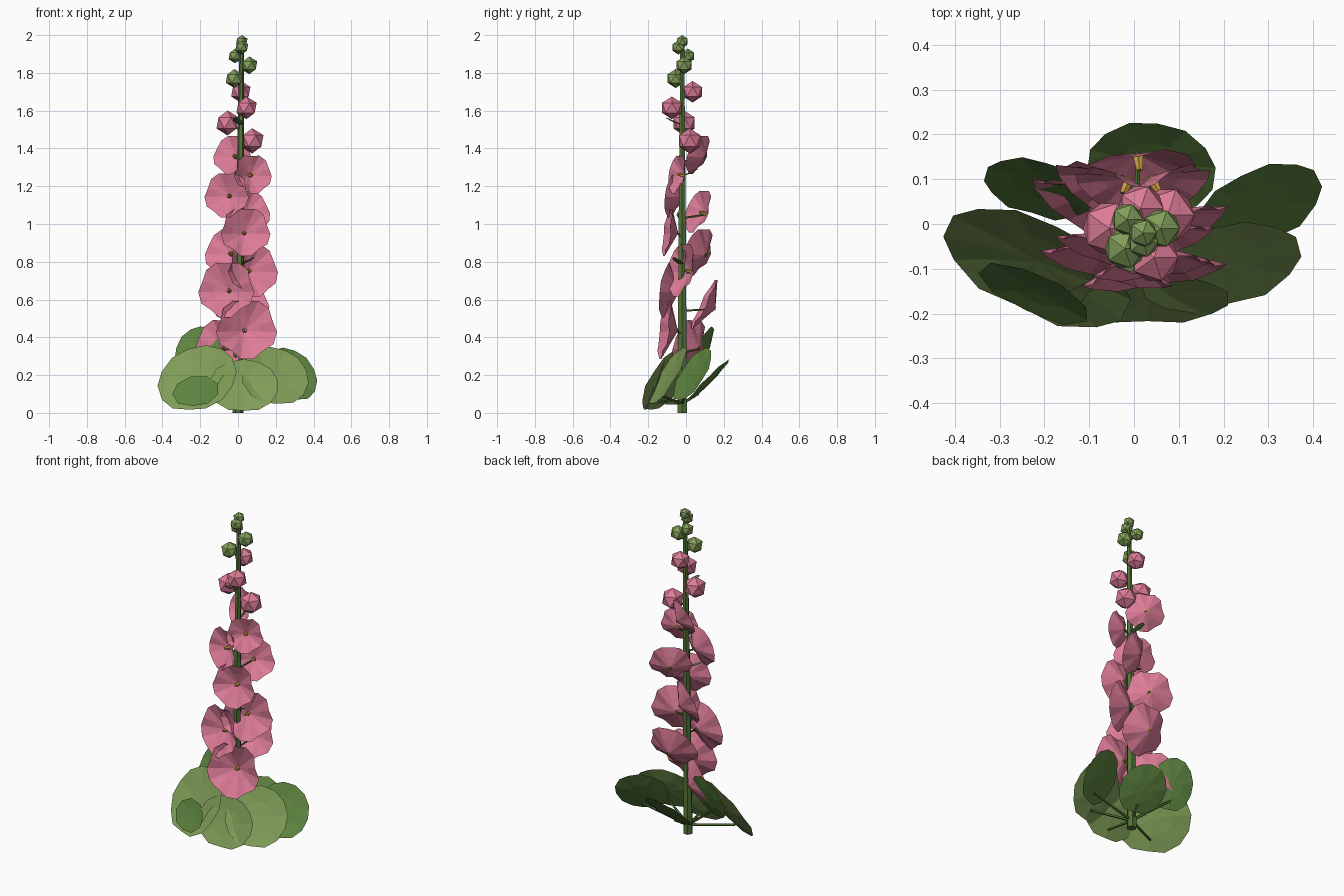
import bpy, bmesh, math
from mathutils import Vector, Matrix

cube = bpy.data.objects.get("Cube")
if cube:
    bpy.data.objects.remove(cube, do_unlink=True)


def material(name, rgb):
    m = bpy.data.materials.new(name)
    m.use_nodes = True
    m.diffuse_color = (*rgb, 1)
    m.node_tree.nodes["Principled BSDF"].inputs["Base Color"].default_value = (*rgb, 1)
    return m


PINK = material("petal pink", (0.72, 0.2, 0.31))
LEAF = material("leaf green", (0.21, 0.335, 0.095))
DARK = material("deep leaf green", (0.11, 0.23, 0.05))
BUD = material("bud green", (0.22, 0.34, 0.1))
STEM = material("stem green", (0.09, 0.18, 0.04))
GOLD = material("stamen gold", (0.61, 0.35, 0.06))


def finish(name, bm, mat, matrix):
    me = bpy.data.meshes.new(name)
    bm.to_mesh(me)
    bm.free()
    me.transform(matrix)
    me.materials.append(mat)
    ob = bpy.data.objects.new(name, me)
    bpy.context.collection.objects.link(ob)


def frame(origin, normal):
    """Local z along the normal, local y as upright as possible."""
    n = Vector(normal).normalized()
    w = Vector((0, 0, 1)).cross(n).normalized()
    u = n.cross(w)
    return Matrix.Translation(origin) @ Matrix((w, u, n)).transposed().to_4x4()


def rod(name, a, b, r1, r2, mat, sides=6):
    a, b = Vector(a), Vector(b)
    bm = bmesh.new()
    bmesh.ops.create_cone(bm, cap_ends=True, segments=sides, radius1=r1,
                          radius2=r2, depth=(b - a).length)
    rot = (b - a).to_track_quat('Z', 'Y').to_matrix().to_4x4()
    finish(name, bm, mat, Matrix.Translation((a + b) / 2) @ rot)


def disc(name, sides, rings, point, mat, matrix):
    """Fan plus ring strips, shaped by point(ring, side)."""
    bm = bmesh.new()
    hub = bm.verts.new((0, 0, 0))
    loops = [[bm.verts.new(point(t, k)) for k in range(sides)] for t in rings]
    for k in range(sides):
        j = (k + 1) % sides
        bm.faces.new((hub, loops[0][k], loops[0][j]))
        for a, b in zip(loops, loops[1:]):
            bm.faces.new((a[k], b[k], b[j], a[j]))
    finish(name, bm, mat, matrix)


def stem_at(z):
    return Vector((0.01 * z, -0.02, z))


# Stem
rod("stem", stem_at(0), stem_at(1.0), 0.028, 0.022, STEM)
rod("upper_stem", stem_at(1.0), stem_at(1.95), 0.022, 0.012, STEM)

# Buds: position, radius, colour
BUDS = [
    ((0.02, -0.02, 1.966), 0.034, BUD), ((0.02, -0.04, 1.935), 0.038, BUD),
    ((-0.015, 0.01, 1.89), 0.039, BUD), ((0.06, -0.01, 1.84), 0.047, BUD),
    ((-0.02, -0.055, 1.77), 0.05, BUD), ((0.015, 0.035, 1.70), 0.057, PINK),
    ((0.045, -0.075, 1.615), 0.06, PINK), ((-0.055, -0.01, 1.535), 0.066, PINK),
    ((0.075, 0.02, 1.44), 0.067, PINK),
]
for p, r, mat in BUDS:
    bm = bmesh.new()
    bmesh.ops.create_icosphere(bm, subdivisions=1, radius=r)
    finish("bud", bm, mat, Matrix.Translation(p))
    rod("bud_stalk", stem_at(p[2] - 0.04), p, 0.007, 0.006, STEM, 5)


# Open flowers spiral round the stem, yet all turn towards the front
def flower(x, y, z, r):
    mouth = Vector((x, y, z))
    radial = (mouth - stem_at(z)).normalized()
    facing = Vector((0.58 * radial.x, 0.55 * radial.y - 1, 0.23)).normalized()
    base = mouth - facing * 0.46 * r

    def petal(t, k):
        ang = math.tau * k / 15 + math.pi / 2
        notch = k % 3 == 0
        rad = r * t * (0.91 if notch and t == 1 else 1.03)
        height = r * (0.5 * t - (0 if notch else 0.06 * t))
        return (rad * math.cos(ang), rad * math.sin(ang), height)

    disc("flower", 15, (0.5, 1), petal, PINK, frame(base, facing))
    rod("stamen", base + facing * 0.002, base + facing * 0.04, 0.013, 0.007, GOLD, 5)
    rod("flower_stalk", stem_at(z - 0.04), base, 0.006, 0.005, STEM, 5)


for spec in [
    (-0.03, 0.06, 1.37, 0.11), (0.08, -0.05, 1.265, 0.105),
    (-0.06, -0.07, 1.155, 0.122), (0.063, 0.06, 1.07, 0.12),
    (0.04, -0.1, 0.96, 0.13), (-0.06, 0.06, 0.855, 0.132),
    (0.08, -0.03, 0.76, 0.145), (-0.062, -0.1, 0.655, 0.15),
    (0.015, 0.095, 0.58, 0.148), (0.045, -0.115, 0.445, 0.16),
    (-0.1, 0.015, 0.355, 0.15),
]:
    flower(*spec)


# Leaves: broad shallow bowls, notched where the stalk joins
def leaf(name, centre, normal, rw, ru, mat, sides=14):
    m = frame(centre, normal)

    def edge(t, k):
        ang = math.tau * k / sides - math.pi / 2
        s = t * (0.92 if k == 0 and t == 1 else 1)
        z = 0.1 * t * t * ru * (1 if k % 2 else 0.7)
        return (rw * s * math.cos(ang), ru * s * math.sin(ang), z)

    disc(name, sides, (0.5, 1), edge, mat, m)
    return m @ Vector((0, -0.6 * ru, 0))


LEAVES = [
    ("left_leaf", (-0.21, -0.085, 0.172), (-0.36, -0.76, 0.5), 0.225, 0.205, LEAF),
    ("front_leaf", (0.03, -0.155, 0.138), (0, -0.9, 0.36), 0.185, 0.152, LEAF),
    ("right_leaf", (0.19, -0.085, 0.185), (0.22, -0.82, 0.5), 0.185, 0.18, LEAF),
    ("right_back_leaf", (0.27, 0.045, 0.195), (0.38, -0.76, 0.5), 0.155, 0.165, DARK),
    ("back_leaf", (0.04, 0.13, 0.165), (-0.1, -0.7, 0.7), 0.145, 0.15, DARK),
    ("left_back_leaf", (-0.21, 0.09, 0.31), (-0.25, -0.88, 0.4), 0.125, 0.155, DARK),
]
for spec in LEAVES:
    joint = leaf(*spec)
    rod("leaf_stalk", stem_at(0.05), joint, 0.009, 0.006, STEM, 5)

# Small low leaf and bracts along the stem
leaf("small_leaf", (-0.22, -0.15, 0.11), (-0.36, -0.8, 0.48), 0.135, 0.095, DARK, 9)
for z, azimuth in [(0.8, 330), (1.04, 190), (1.27, 110), (1.54, 250)]:
    a = math.radians(azimuth)
    p = stem_at(z) + Vector((math.cos(a), math.sin(a), 0)) * 0.05
    leaf("bract", p, (-math.cos(a) * 0.4, -math.sin(a) * 0.4, 0.9), 0.022, 0.05, STEM, 7)
